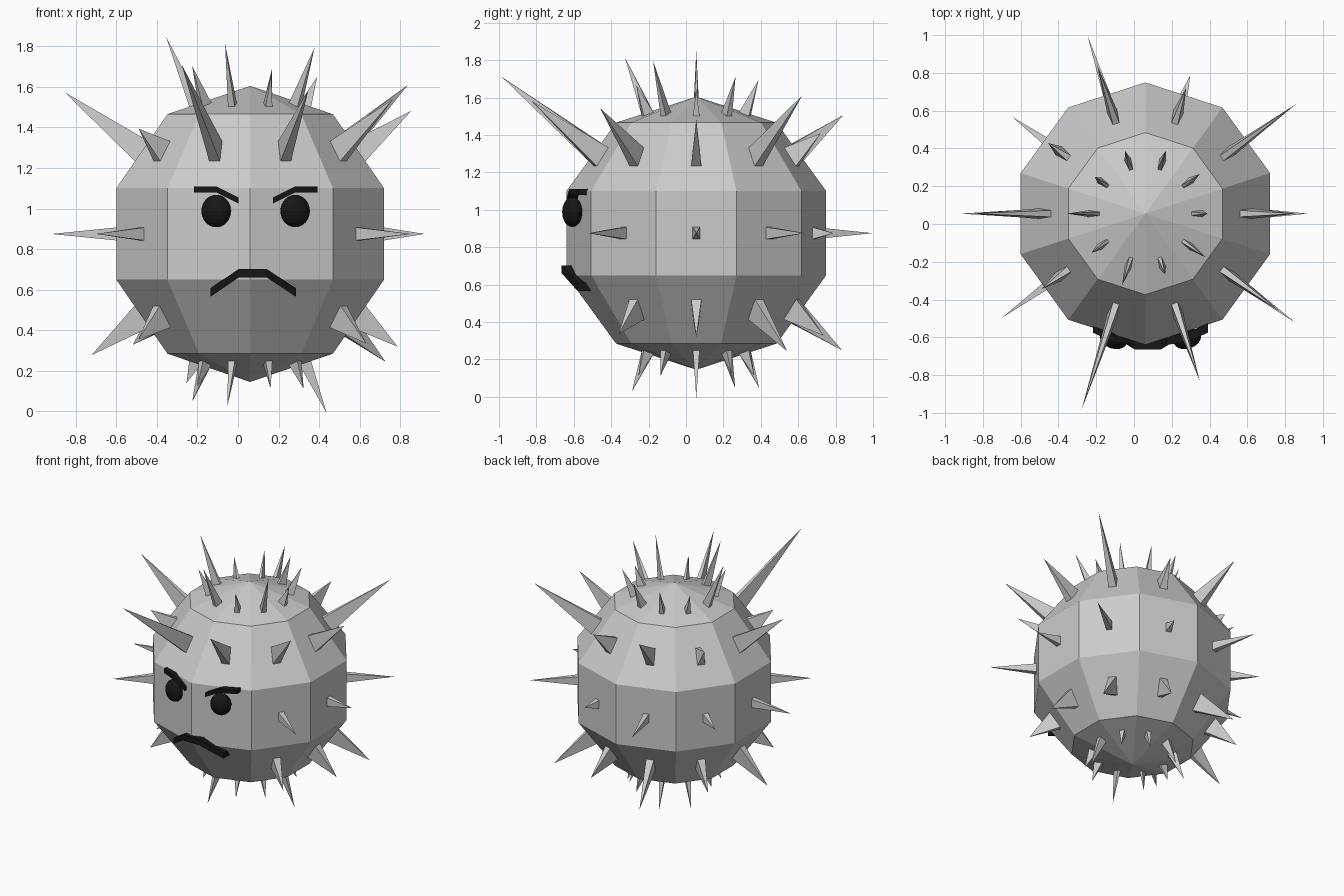
import bpy, bmesh, math
from mathutils import Vector, Matrix

cube = bpy.data.objects.get("Cube")
if cube:
    bpy.data.objects.remove(cube)

CENTRE = Vector((0.06, 0.055, 0.875))
RADIUS = 0.73


def material(name, value):
    mat = bpy.data.materials.new(name)
    mat.use_nodes = True
    colour = (value, value, value, 1)
    mat.diffuse_color = colour
    mat.node_tree.nodes["Principled BSDF"].inputs["Base Color"].default_value = colour
    return mat


grey = material("light_grey", 0.6)
black = material("near_black", 0.008)


def finish(bm, name, mat):
    bmesh.ops.recalc_face_normals(bm, faces=bm.faces)
    mesh = bpy.data.meshes.new(name)
    bm.to_mesh(mesh)
    bm.free()
    mesh.materials.append(mat)
    obj = bpy.data.objects.new(name, mesh)
    bpy.context.collection.objects.link(obj)
    return obj


# Faceted ball body with a corner edge facing the front
bm = bmesh.new()
bmesh.ops.create_uvsphere(
    bm, u_segments=10, v_segments=5, radius=RADIUS,
    matrix=Matrix.Translation(CENTRE) @ Matrix.Rotation(math.radians(18), 4, "Z"))
# Turn so that a vertex column sits at the front
first = min(bm.verts, key=lambda v: v.co.y)
if abs(first.co.x - CENTRE.x) > 0.05:
    bmesh.ops.rotate(bm, verts=bm.verts, cent=CENTRE,
                     matrix=Matrix.Rotation(math.radians(18), 3, "Z"))
finish(bm, "body", grey)


def spike_ring(name, r, z, slope, sizes, reaches):
    """One four-sided spike per body facet; reach is the tip distance from the centre."""
    width_low, width_high, height = sizes
    bm = bmesh.new()
    for k, reach in enumerate(reaches):
        if not reach:
            continue
        a = math.radians(36 * k)
        out = Vector((math.cos(a), math.sin(a), 0))
        side = Vector((-math.sin(a), math.cos(a), 0))
        up = Vector((0, 0, math.cos(slope))) - out * math.sin(slope)
        foot = out * r + Vector((0, 0, z))
        ring = []
        for w, v in ((-width_low, -1), (width_low, -1), (width_high, 1), (-width_high, 1)):
            ring.append(bm.verts.new(CENTRE + foot + side * w / 2 + up * v * height / 2))
        tip = bm.verts.new(CENTRE + foot.normalized() * reach)
        bm.faces.new(ring)
        for i in range(4):
            bm.faces.new((ring[i], ring[(i + 1) % 4], tip))
    finish(bm, name, grey)


# Spikes, ring by ring, counted round from the left side
cap = (0.272, 0.637, math.radians(71))
band = (0.534, 0.408, math.radians(34.6))
spike_ring("crown_spikes", *cap, (0.035, 0.02, 0.06),
           [0.84, 0.91, 0.89, 0.89, 0.84, 1.06, 0.90, 1.02, 0.86, 1.0])
spike_ring("upper_spikes", *band, (0.055, 0.035, 0.12),
           [1.0, 1.21, 0.88, 1.04, 0.80, 1.15, 0.855, 1.375, 1.17, 1.1])
spike_ring("middle_spikes", 0.66, 0, 0, (0.04, 0.04, 0.064),
           [0.86, 0.99, 0.77, 0.99, 0.87, 0.98, 0.94, 0, 0, 0.98])
spike_ring("lower_spikes", band[0], -band[1], -band[2], (0.035, 0.055, 0.13),
           [0.915, 1.04, 0.9, 1.03, 0.9, 0.985, 0.86, 0, 0, 0.89])
spike_ring("underside_spikes", cap[0], -cap[1], -cap[2], (0.02, 0.035, 0.06),
           [0.96, 0.82, 0.83, 0.9, 0.9, 0.8, 0.82, 0.92, 0.83, 0.83])


def ribbon(name, points, height, depth):
    """Solid bar of rectangular section following the points."""
    bm = bmesh.new()
    rings = []
    for x, y, z in points:
        rings.append([bm.verts.new((x, y + dy, z + dz)) for dy, dz in
                      ((0, -height / 2), (0, height / 2), (depth, height / 2), (depth, -height / 2))])
    for a, b in zip(rings, rings[1:]):
        for i in range(4):
            j = (i + 1) % 4
            bm.faces.new((a[i], a[j], b[j], b[i]))
    bm.faces.new(rings[0])
    bm.faces.new(rings[-1])
    finish(bm, name, black)


# Eyes and scowling eyebrows, mirrored about the middle of the face
MID = 0.087
for label, s in (("left", 1), ("right", -1)):
    bm = bmesh.new()
    bmesh.ops.create_uvsphere(
        bm, u_segments=20, v_segments=12, radius=1,
        matrix=Matrix.Translation((MID + s * 0.195, -0.608, 0.988))
        @ Matrix.Rotation(math.radians(18 * s), 4, "Z")
        @ Matrix.Diagonal((0.075, 0.052, 0.08, 1)))
    finish(bm, label + "_eye", black)
    ribbon(label + "_eyebrow",
           [(MID + s * x, y, z) for x, y, z in
            ((0.085, -0.64, 1.04), (0.195, -0.625, 1.095), (0.305, -0.575, 1.095))],
           0.03, 0.05)

# Downturned mouth
ribbon("mouth", [(-0.135, -0.58, 0.587), (0.005, -0.665, 0.682),
                 (0.14, -0.665, 0.682), (0.285, -0.58, 0.587)], 0.042, 0.07)
